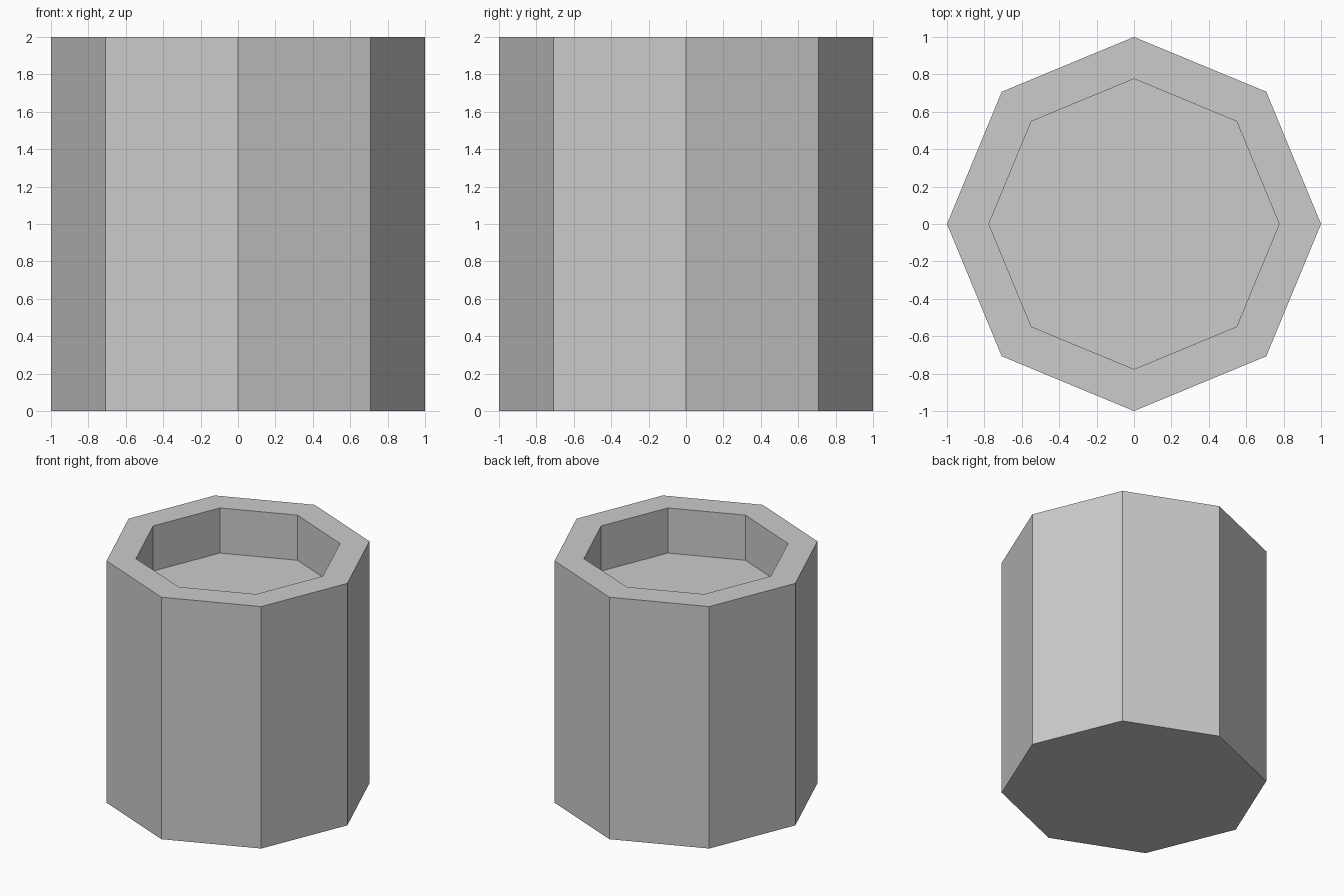
import bpy, bmesh, math

if "Cube" in bpy.data.objects:
    bpy.data.objects.remove(bpy.data.objects["Cube"])

SIDES = 8
# (radius, height) from the outer base, over the rim, down to the recess floor
PROFILE = [(1.0, 0.0), (1.0, 2.0), (0.776, 2.0), (0.776, 1.627)]

bm = bmesh.new()


def ring(radius, z):
    angles = [2 * math.pi * i / SIDES for i in range(SIDES)]
    return [bm.verts.new((radius * math.cos(a), radius * math.sin(a), z)) for a in angles]


rings = [ring(r, z) for r, z in PROFILE]

# Outer wall, rim and recess wall
for low, high in zip(rings, rings[1:]):
    for i in range(SIDES):
        j = (i + 1) % SIDES
        bm.faces.new((low[i], low[j], high[j], high[i]))

# Underside and recess floor
bm.faces.new(rings[0][::-1])
bm.faces.new(rings[-1])

mesh = bpy.data.meshes.new("octagonal_pot")
bm.to_mesh(mesh)
bm.free()
pot = bpy.data.objects.new("octagonal_pot", mesh)
bpy.context.collection.objects.link(pot)
